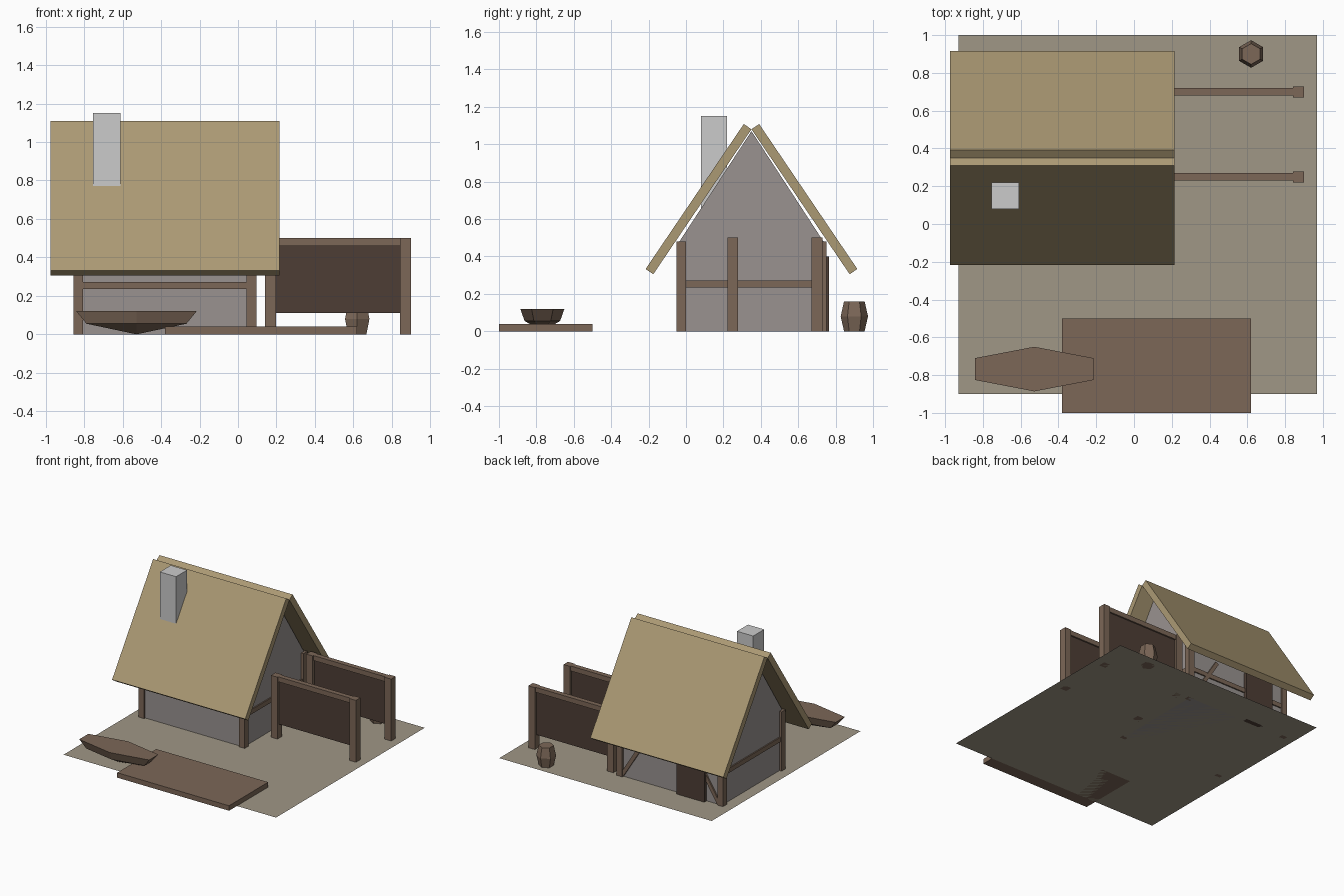
import bpy, bmesh, math
from mathutils import Matrix

if "Cube" in bpy.data.objects:
    bpy.data.objects.remove(bpy.data.objects["Cube"])


def material(name, rgb):
    m = bpy.data.materials.new(name)
    m.diffuse_color = (*rgb, 1)
    m.use_nodes = True
    m.node_tree.nodes["Principled BSDF"].inputs["Base Color"].default_value = m.diffuse_color
    return m


WOOD = material("wood", (0.20, 0.135, 0.095))
DARK = material("dark_wood", (0.075, 0.048, 0.036))
THATCH = material("thatch", (0.41, 0.32, 0.175))
EARTH = material("earth", (0.35, 0.31, 0.24))
PLASTER = material("plaster", (0.32, 0.29, 0.28))


def finish(name, bm, mat=None):
    bmesh.ops.recalc_face_normals(bm, faces=bm.faces)
    mesh = bpy.data.meshes.new(name)
    bm.to_mesh(mesh)
    bm.free()
    ob = bpy.data.objects.new(name, mesh)
    bpy.context.collection.objects.link(ob)
    if mat:
        mesh.materials.append(mat)
    return ob


def box(name, x, y, z, mat=None):
    """Box from (min, max) pairs along each axis."""
    bm = bmesh.new()
    bmesh.ops.create_cube(bm, size=1)
    for v in bm.verts:
        for i, (a, b) in enumerate((x, y, z)):
            v.co[i] = a if v.co[i] < 0 else b
    return finish(name, bm, mat)


def prism(name, profile, x0, x1, mat=None):
    """Extrude a (y, z) profile along x."""
    bm = bmesh.new()
    f = bm.faces.new([bm.verts.new((x0, y, z)) for y, z in profile])
    ext = bmesh.ops.extrude_face_region(bm, geom=[f])["geom"]
    for v in ext:
        if isinstance(v, bmesh.types.BMVert):
            v.co.x = x1
    return finish(name, bm, mat)


def loft(name, rings, mat, tip=None):
    """Skin rings of equal count, capping the top and closing the base flat or to a tip."""
    bm = bmesh.new()
    vs = [[bm.verts.new(p) for p in r] for r in rings]
    n = len(vs[0])
    for a, b in zip(vs, vs[1:]):
        for i in range(n):
            bm.faces.new((a[i], a[(i + 1) % n], b[(i + 1) % n], b[i]))
    bm.faces.new(vs[-1])
    if tip:
        t = bm.verts.new(tip)
        for i in range(n):
            bm.faces.new((vs[0][i], vs[0][(i + 1) % n], t))
    else:
        bm.faces.new(vs[0])
    return finish(name, bm, mat)


# ground sheet
bm = bmesh.new()
bm.faces.new([bm.verts.new((x, y, 0)) for x, y in ((-.93, -.9), (.97, -.9), (.97, 1), (-.93, 1))])
finish("ground", bm, EARTH)

# house walls and gables
box("walls", (-.835, .075), (-.035, .735), (0, .48), PLASTER)
prism("gable", [(-.035, .48), (.735, .48), (.35, 1.07)], -.835, .075, PLASTER)

# timber frame: corner posts and middle beams
for sx, x in (("left", -.855), ("right", .045)):
    for sy, y in (("front", -.05), ("back", .70)):
        box(f"corner_post_{sy}_{sx}", (x, x + .05), (y, y + .05), (0, .48), WOOD)
for side, y in (("front", -.045), ("back", .72)):
    box(f"beam_{side}", (-.81, .05), (y, y + .025), (.235, .272), WOOD)
for side, x in (("left", -.845), ("right", .06)):
    box(f"beam_{side}", (x, x + .025), (0, .70), (.235, .272), WOOD)

# diagonal braces and door on the back wall
for side, s in (("right", 1), ("left", -1)):
    a = math.atan2(.40, .25)
    ob = box(f"brace_{side}", (-.22, .22), (-.012, .012), (-.015, .015), WOOD)
    ob.data.transform(Matrix.Translation((-.38 + s * .315, .735, .20)) @ Matrix.Rotation(s * a, 4, 'Y'))
box("door", (-.70, -.45), (.725, .765), (0, .40), DARK)

# roof slabs meeting in a V at the ridge
slab = [(.35, 1.08), (.309, 1.108), (-.216, .333), (-.175, .305)]
prism("roof_front", slab, -.975, .215, THATCH)
prism("roof_back", [(.7 - y, z) for y, z in slab], -.975, .215, THATCH)

# chimney
box("chimney", (-.755, -.61), (.08, .22), (.65, 1.15))

# two drying racks: posts, top rail, hanging panel
for side, y in (("front", .25), ("back", .70)):
    for end, x in (("inner", .14), ("outer", .842)):
        box(f"rack_post_{side}_{end}", (x, x + .058), (y - .029, y + .029), (0, .5), WOOD)
    box(f"rack_rail_{side}", (.17, .86), (y - .02, y + .02), (.46, .5), WOOD)
    box(f"rack_panel_{side}", (.198, .842), (y - .008, y + .008), (.112, .465), DARK)

# hexagonal barrel
loft("barrel", [[(.62 + r * math.sin(i * math.pi / 3), .90 + r * math.cos(i * math.pi / 3), z)
                 for i in range(6)] for r, z in ((.055, 0), (.073, .08), (.055, .16))], WOOD)

# jetty
box("jetty", (-.38, .62), (-1, -.5), (0, .04), WOOD)


# boat hull
def hull(length, end, mid, z):
    pts = ((-length, -end), (0, -mid), (length, -end), (length, end), (0, mid), (-length, end))
    return [(-.528 + x, -.768 + y, z) for x, y in pts]


loft("boat", [hull(.26, .045, .095, .055), hull(.313, .058, .118, .12)], WOOD, tip=(-.528, -.768, 0))
